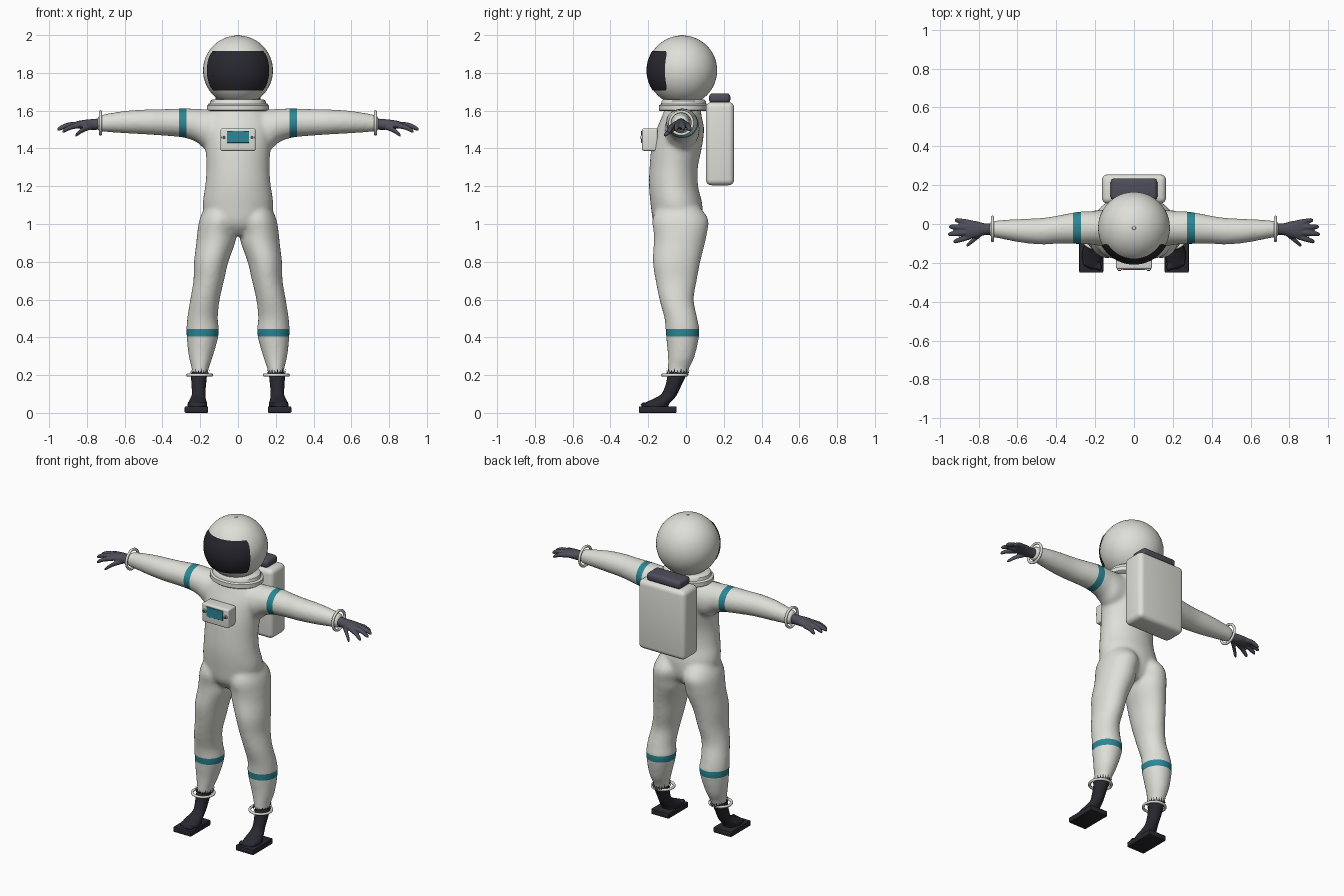
import bpy, bmesh, math
from mathutils import Vector, Matrix

if "Cube" in bpy.data.objects:
    bpy.data.objects.remove(bpy.data.objects["Cube"])


def material(name, rgb):
    m = bpy.data.materials.new(name)
    m.use_nodes = True
    m.diffuse_color = (*rgb, 1)
    bsdf = next(n for n in m.node_tree.nodes if n.type == 'BSDF_PRINCIPLED')
    bsdf.inputs["Base Color"].default_value = (*rgb, 1)
    return m


WHITE = material("suit white", (0.74, 0.74, 0.69))
TEAL = material("teal trim", (0.025, 0.24, 0.30))
DARK = material("visor black", (0.021, 0.021, 0.029))
GREY = material("glove grey", (0.075, 0.077, 0.10))


def finish(name, bm, *mats, angle=0.7, voxel=0, smooth=6):
    """Turn a bmesh into an object, optionally fusing its volumes."""
    bmesh.ops.recalc_face_normals(bm, faces=bm.faces)
    me = bpy.data.meshes.new(name)
    bm.to_mesh(me)
    bm.free()
    ob = bpy.data.objects.new(name, me)
    bpy.context.collection.objects.link(ob)
    if voxel:
        r = ob.modifiers.new("fuse", 'REMESH')
        r.mode, r.voxel_size = 'VOXEL', voxel
        s = ob.modifiers.new("soften", 'SMOOTH')
        s.factor, s.iterations = 0.5, smooth
        deps = bpy.context.evaluated_depsgraph_get()
        baked = bpy.data.meshes.new_from_object(ob.evaluated_get(deps))
        ob.modifiers.clear()
        ob.data = baked
    ob.data.materials.clear()
    for m in mats:
        ob.data.materials.append(m)
    ob.data.shade_smooth()
    ob.data.set_sharp_from_angle(angle=angle)
    return ob


def spline(rows, steps):
    """Smooth extra rows between the given ones."""
    rows = [Vector(r) for r in rows]
    if steps < 2:
        return rows
    out = []
    for i in range(len(rows) - 1):
        a, b = rows[max(i - 1, 0)], rows[i]
        c, d = rows[i + 1], rows[min(i + 2, len(rows) - 1)]
        for k in range(steps):
            t = k / steps
            out.append(0.5 * (2 * b + (c - a) * t + (2 * a - 5 * b + 4 * c - d) * t ** 2
                              + (3 * b - a - 3 * c + d) * t ** 3))
    return out + [rows[-1]]


def loft(bm, rows, axis='z', side=1, seg=32, steps=4):
    """Closed tube of ellipses; row = position, centre pair, radius pair."""
    rings = []
    for p, u, v, ru, rv in spline(rows, steps):
        ring = []
        for k in range(seg):
            t = math.tau * k / seg
            a, b = u + ru * math.cos(t), v + rv * math.sin(t)
            co = (a, b, p) if axis == 'z' else (p, a, b)
            ring.append(bm.verts.new((side * co[0], co[1], co[2])))
        rings.append(ring)
    for lo, hi in zip(rings, rings[1:]):
        for k in range(seg):
            bm.faces.new((lo[k - 1], lo[k], hi[k], hi[k - 1]))
    bm.faces.new(rings[0])
    bm.faces.new(rings[-1])


def box(name, lo, hi, bevel, mat, seg=4):
    lo, hi = Vector(lo), Vector(hi)
    bm = bmesh.new()
    bmesh.ops.create_cube(bm, size=1, matrix=Matrix.Translation((lo + hi) / 2)
                          @ Matrix.Diagonal((*(hi - lo), 1)))
    if bevel:
        bmesh.ops.bevel(bm, geom=bm.edges[:], offset=bevel, segments=seg,
                        profile=0.5, affect='EDGES')
    return finish(name, bm, mat)


def torus(name, centre, major, minor, rot, mat):
    bpy.ops.mesh.primitive_torus_add(major_radius=major, minor_radius=minor, location=centre,
                                     rotation=rot, major_segments=40, minor_segments=10)
    ob = bpy.context.object
    ob.name = name
    ob.data.materials.append(mat)
    ob.data.shade_smooth()


# Suit: torso, arms and legs fused into one soft skin
TORSO = [(.94, 0, -.04, .07, .08), (1.0, 0, -.045, .16, .125), (1.1, 0, -.05, .187, .137),
         (1.2, 0, -.066, .174, .13), (1.3, 0, -.065, .167, .128), (1.4, 0, -.05, .173, .133),
         (1.5, 0, -.03, .185, .126), (1.57, 0, -.022, .17, .105), (1.63, 0, -.015, .11, .09)]
ARM = [(.08, -.02, 1.5, .09, .11), (.17, -.02, 1.502, .092, .106), (.22, -.02, 1.522, .086, .088),
       (.29, -.02, 1.535, .083, .077), (.4, -.03, 1.538, .072, .07), (.47, -.037, 1.54, .069, .067),
       (.58, -.035, 1.54, .061, .061), (.7, -.027, 1.535, .046, .048), (.745, -.027, 1.53, .039, .041)]
LEG = [(.2, .203, -.045, .043, .053), (.235, .2, -.04, .045, .057), (.3, .197, -.025, .064, .071),
       (.42, .187, -.018, .086, .089), (.5, .188, -.027, .081, .087), (.6, .175, -.05, .078, .091),
       (.7, .155, -.052, .081, .109), (.8, .142, -.05, .091, .126), (.9, .118, -.035, .103, .136),
       (.95, .113, -.03, .103, .141), (1.03, .1, -.03, .102, .147), (1.12, .085, -.045, .075, .09)]
bm = bmesh.new()
loft(bm, TORSO)
for s in (1, -1):
    loft(bm, ARM, 'x', s)
    loft(bm, LEG, 'z', s)
suit = finish("suit", bm, WHITE, TEAL, angle=1.2, voxel=0.011, smooth=8)

# Teal bands: cut the skin at the band edges and colour between
ARM_BAND, LEG_BAND = (.272, .313), (.404, .444)
bm = bmesh.new()
bm.from_mesh(suit.data)
cuts = [((s * x, 0, 0), (1, 0, 0)) for x in ARM_BAND for s in (1, -1)]
cuts += [((0, 0, z), (0, 0, 1)) for z in LEG_BAND]
for co, no in cuts:
    bmesh.ops.bisect_plane(bm, geom=bm.verts[:] + bm.edges[:] + bm.faces[:],
                           plane_co=co, plane_no=no, dist=1e-5)
for f in bm.faces:
    c = f.calc_center_median()
    on_arm = c.z > 1.3 and ARM_BAND[0] < abs(c.x) < ARM_BAND[1]
    f.material_index = int(on_arm or LEG_BAND[0] < c.z < LEG_BAND[1])
bm.to_mesh(suit.data)
bm.free()

# Hands and feet, mirrored
PALM = [(.72, -.027, 1.53, .03, .03), (.77, -.027, 1.527, .031, .029), (.81, -.028, 1.527, .043, .025),
        (.85, -.028, 1.525, .047, .02), (.875, -.028, 1.521, .038, .014)]
FINGERS = [((.84, -.064, 1.522), (.93, -.092, 1.488)), ((.85, -.042, 1.527), (.957, -.053, 1.5)),
           ((.85, -.018, 1.527), (.952, -.014, 1.503)), ((.84, .006, 1.522), (.922, .02, 1.497)),
           ((.775, -.04, 1.515), (.862, -.112, 1.468))]
FOOT = [(.028, .215, -.165, .053, .07), (.05, .215, -.155, .052, .068), (.075, .212, -.118, .042, .055),
        (.1, .208, -.088, .036, .043), (.15, .208, -.065, .039, .043), (.2, .206, -.048, .042, .05),
        (.225, .203, -.043, .036, .045)]
for s, side in ((1, "left"), (-1, "right")):
    bm = bmesh.new()
    loft(bm, PALM, 'x', s, 20)
    for a, b in FINGERS:
        a, b = Vector(a), Vector(b)
        rows = []
        for t, r in ((0, .015), (.5, .0145), (.88, .012), (1, .006)):
            p = a.lerp(b, t)
            p.z += .008 * math.sin(math.pi * t)
            rows.append((*p, r, r))
        loft(bm, rows, 'x', s, 12)
    finish(side + "_glove", bm, GREY, angle=1.5, voxel=0.005, smooth=3)
    torus(side + "_wrist_cuff", (s * .728, -.025, 1.535), .06, .008, (0, math.pi / 2, 0), WHITE)

    bm = bmesh.new()
    loft(bm, FOOT, 'z', s, 24)
    for k in range(5):
        at = Vector((s * (.177 + .019 * k), -.222 + .006 * k, .043))
        bmesh.ops.create_uvsphere(bm, u_segments=12, v_segments=8, radius=1,
                                  matrix=Matrix.Translation(at) @ Matrix.Diagonal((.011, .02, .013, 1)))
    finish(side + "_boot", bm, DARK, angle=1.5, voxel=0.006, smooth=3)
    xs = sorted((s * .158, s * .282))
    box(side + "_sole", (xs[0], -.25, 0), (xs[1], -.05, .034), .005, DARK, 2)
    torus(side + "_ankle_cuff", (s * .203, -.06, .2), .064, .008, (0, 0, 0), WHITE)

    # Jagged boot top against the trouser leg
    bm = bmesh.new()

    def rim(t, z):
        grow = (z - .2) * .2 + .003
        return bm.verts.new((s * .202 + (.044 + grow) * math.cos(t),
                             -.044 + (.054 + grow) * math.sin(t), z))
    teeth = 22
    for k in range(teeth):
        t, w = math.tau * k / teeth, math.pi / teeth
        bm.faces.new((rim(t - w, .2), rim(t + w, .2), rim(t, .228 + .008 * (k % 2))))
    finish(side + "_boot_teeth", bm, GREY)

# Collar
bm = bmesh.new()
loft(bm, [(z, 0, -.012, r, r * .8) for z, r in
          ((1.597, .155), (1.603, .164), (1.628, .164), (1.634, .15), (1.652, .146), (1.66, .135))],
     seg=48, steps=1)
finish("collar", bm, WHITE)

# Helmet with crown button
HEAD, R = Vector((0, -.02, 1.813)), .185
bm = bmesh.new()
bmesh.ops.create_uvsphere(bm, u_segments=48, v_segments=32, radius=R, matrix=Matrix.Translation(HEAD))
finish("helmet", bm, WHITE)
bm = bmesh.new()
bmesh.ops.create_cone(bm, cap_ends=True, segments=16, radius1=.012, radius2=.009, depth=.006,
                      matrix=Matrix.Translation(HEAD + Vector((0, 0, R - .001))))
finish("crown_button", bm, WHITE)

# Visor: thin curved patch over the face
bm = bmesh.new()
cols, levels = 28, 16
grid = []
for i in range(levels + 1):
    z = 1.708 + (1.917 - 1.708) * i / levels
    r = math.sqrt((R + .004) ** 2 - (z - HEAD.z) ** 2)
    limit = math.radians(61 - 4 * abs(2 * i / levels - 1) ** 10)
    grid.append([bm.verts.new((r * math.sin(a), HEAD.y - r * math.cos(a), z))
                 for a in (limit * (2 * j / cols - 1) for j in range(cols + 1))])
for lo, hi in zip(grid, grid[1:]):
    for j in range(cols):
        bm.faces.new((lo[j], lo[j + 1], hi[j + 1], hi[j]))
finish("visor", bm, DARK)

# Life support pack
box("backpack", (-.165, .105, 1.205), (.165, .255, 1.645), .03, WHITE)
box("backpack_top_unit", (-.12, .122, 1.64), (.12, .235, 1.692), .02, GREY)

# Chest control box with screen and knobs
box("chest_box", (-.093, -.232, 1.387), (.093, -.15, 1.506), .01, WHITE)
box("chest_screen", (-.058, -.237, 1.43), (.058, -.23, 1.492), .001, TEAL, 1)
for s, side in ((1, "left"), (-1, "right")):
    for name, r, depth, mat in (("knob_ring", .013, .01, WHITE), ("knob", .008, .016, GREY)):
        bm = bmesh.new()
        bmesh.ops.create_cone(bm, cap_ends=True, segments=16, radius1=r, radius2=r, depth=depth,
                              matrix=Matrix.Translation((s * .074, -.233, 1.458))
                              @ Matrix.Rotation(math.pi / 2, 4, 'X'))
        finish(side + "_chest_" + name, bm, mat)
